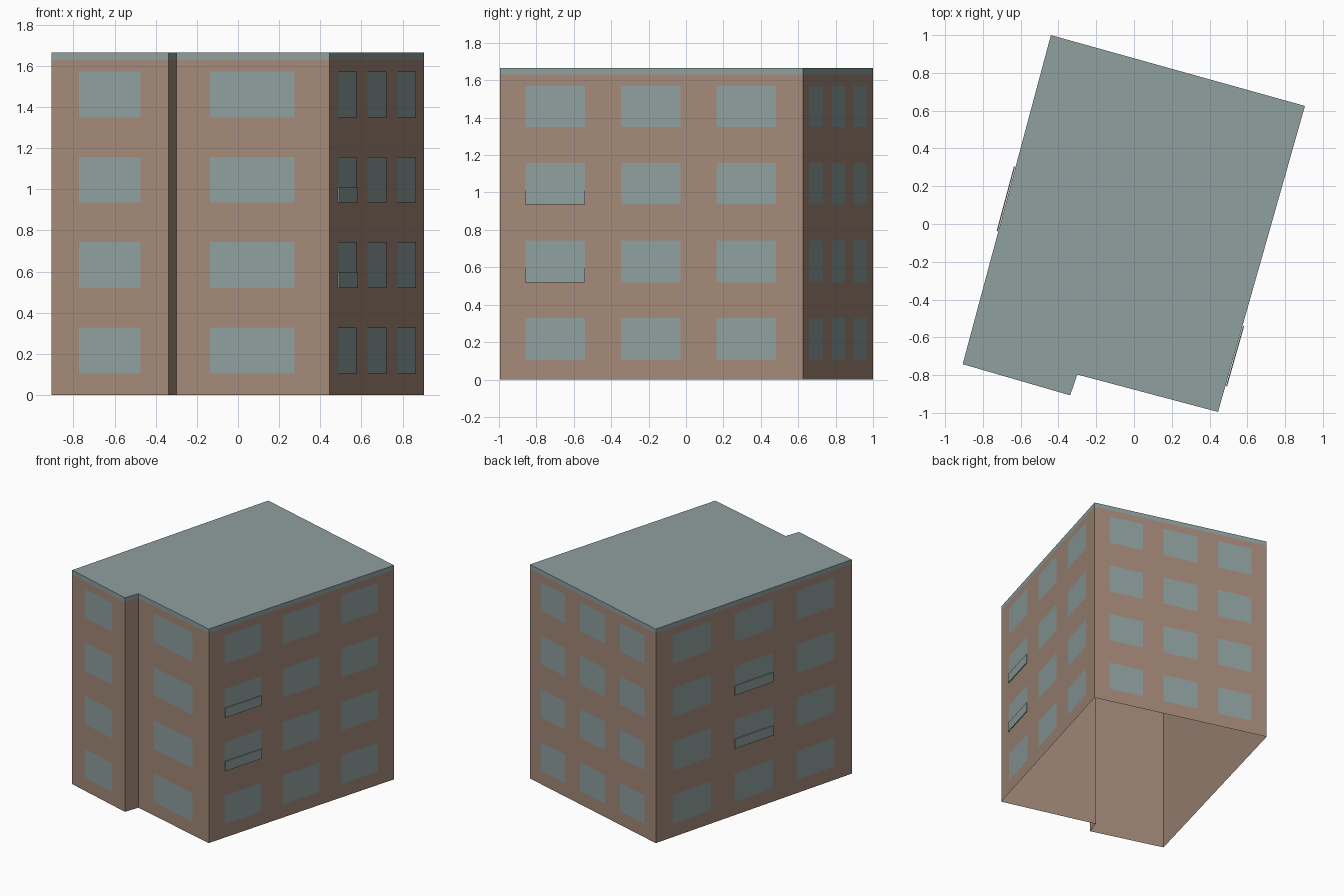
import bpy
import bmesh
from mathutils import Vector

cube = bpy.data.objects.get("Cube")
if cube:
    bpy.data.objects.remove(cube, do_unlink=True)


def make_material(name, color):
    mat = bpy.data.materials.new(name)
    mat.use_nodes = True
    mat.diffuse_color = color
    mat.node_tree.nodes["Principled BSDF"].inputs["Base Color"].default_value = color
    return mat


brick = make_material("brown brick", (0.366, 0.250, 0.190, 1))
slate = make_material("grey slate", (0.277, 0.350, 0.350, 1))

# Footprint, counter-clockwise from the front corner
FOOTPRINT = [Vector(p) for p in (
    (-0.907, -0.742), (-0.338, -0.907), (-0.30, -0.797),
    (0.445, -0.995), (0.905, 0.625), (-0.44, 1.0))]
EDGES = list(zip(FOOTPRINT, FOOTPRINT[1:] + FOOTPRINT[:1]))
EAVES, TOP = 1.63, 1.665
STOREYS = [0.105 + 0.415 * i for i in range(4)]
WINDOW_HEIGHT = 0.223

# Window spans along each wall, as fractions of its length
TRIPLE = [(0.085, 0.282), (0.40, 0.597), (0.716, 0.912)]
SPANS = [[(0.235, 0.763)], [], [(0.222, 0.772)], TRIPLE, TRIPLE, TRIPLE]


def make_object(name, bm, mat):
    mesh = bpy.data.meshes.new(name)
    bm.to_mesh(mesh)
    bm.free()
    mesh.materials.append(mat)
    obj = bpy.data.objects.new(name, mesh)
    bpy.context.collection.objects.link(obj)
    return obj


def add_panel(bm, edge, span, low, high, offset):
    """Add an upright quad parallel to a wall, moved outward by offset."""
    a, b = edge
    d = b - a
    out = Vector((d.y, -d.x)).normalized() * offset
    p, q = (a + d * f + out for f in span)
    corners = ((p, low), (q, low), (q, high), (p, high))
    return bm.faces.new([bm.verts.new((*v, z)) for v, z in corners])


# Walls, open underneath
bm = bmesh.new()
for edge in EDGES:
    add_panel(bm, edge, (0, 1), 0, EAVES, 0)
bmesh.ops.remove_doubles(bm, verts=bm.verts, dist=0.0001)
make_object("walls", bm, brick)

# Flat roof with its edge band
bm = bmesh.new()
for edge in EDGES:
    add_panel(bm, edge, (0, 1), EAVES, TOP, 0)
bm.faces.new([bm.verts.new((*p, TOP)) for p in FOOTPRINT])
bmesh.ops.remove_doubles(bm, verts=bm.verts, dist=0.0001)
make_object("roof", bm, slate)

# Windows, one thin pane per opening
bm = bmesh.new()
for edge, spans in zip(EDGES, SPANS):
    for span in spans:
        for low in STOREYS:
            add_panel(bm, edge, span, low, low + WINDOW_HEIGHT, 0.002)
make_object("windows", bm, slate)

# Shallow guard panels on the middle storeys of both side walls
bm = bmesh.new()
for wall, column in ((3, 0), (5, 1)):
    a, b = EDGES[wall]
    normal = Vector((b.y - a.y, a.x - b.x, 0)).normalized()
    for low in STOREYS[1:3]:
        face = add_panel(bm, EDGES[wall], TRIPLE[column], low, low + 0.075, 0.003)
        grown = bmesh.ops.extrude_face_region(bm, geom=[face])["geom"]
        moved = [v for v in grown if isinstance(v, bmesh.types.BMVert)]
        bmesh.ops.translate(bm, verts=moved, vec=normal * 0.006)
bmesh.ops.recalc_face_normals(bm, faces=bm.faces)
make_object("window_guards", bm, slate)
